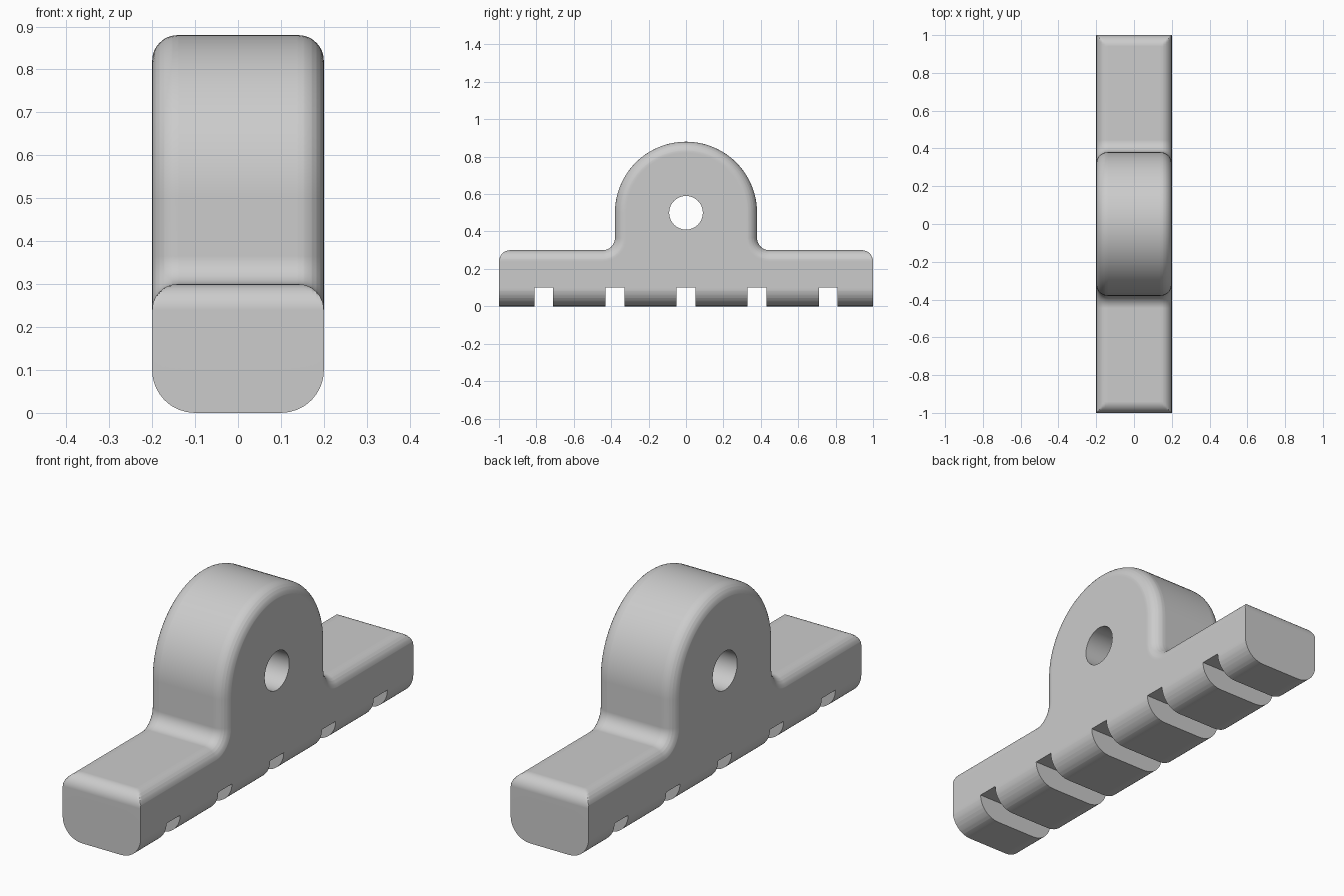
import bpy
import bmesh
from math import sin, cos, pi, sqrt

old = bpy.data.objects.get("Cube")
if old:
    bpy.data.objects.remove(old, do_unlink=True)

HALF_W, BASE_TOP, TOWER_R, HUB_Z = 0.2, 0.3, 0.38, 0.5
ROUND, FOOT_ROUND, FILLET, END_ROUND = 0.06, 0.1, 0.065, 0.06
SLOT_HALF, SLOT_TOP, PITCH = 0.05, 0.1, 0.38
STEPS = 8

grey = bpy.data.materials.new("plain grey")
grey.use_nodes = True
colour = (0.6, 0.6, 0.6, 1)
grey.diffuse_color = colour
grey.node_tree.nodes["Principled BSDF"].inputs["Base Color"].default_value = colour


def arc(cy, cz, r, a, b, n):
    return [(cy + r * cos(a + (b - a) * i / n), cz + r * sin(a + (b - a) * i / n))
            for i in range(n + 1)]


def inset(x, r):
    """How far a rounded edge of radius r pulls in at width x."""
    u = max(0, abs(x) - (HALF_W - r))
    return r - sqrt(max(0, r * r - u * u))


def section(x):
    """Side outline at width x: upper half, then the slotted underside."""
    top, foot = inset(x, ROUND), inset(x, FOOT_ROUND)
    half = [(y, min(z, BASE_TOP - top)) for y, z in
            arc(1 - END_ROUND, BASE_TOP - END_ROUND, END_ROUND, 0, pi / 2, STEPS)]
    half += arc(TOWER_R + FILLET, BASE_TOP + FILLET, FILLET + top, -pi / 2, -pi, STEPS)
    half += arc(0, HUB_Z, TOWER_R - top, 0, pi / 2, 24)
    outline = half + [(-y, z) for y, z in reversed(half[:-1])]
    outline.append((-1, foot))
    for i in range(-2, 3):
        a, b = i * PITCH - SLOT_HALF, i * PITCH + SLOT_HALF
        outline += [(a, foot), (a, SLOT_TOP), (b, SLOT_TOP), (b, foot)]
    return outline + [(1, foot)]


# Bracket body: matching outlines lofted across the width
stations = {round(HALF_W - r + r * sin(pi / 2 * i / STEPS), 5)
            for r in (ROUND, FOOT_ROUND) for i in range(STEPS + 1)}
stations = sorted(stations | {-x for x in stations})
bm = bmesh.new()
rings = [[bm.verts.new((x, y, z)) for y, z in section(x)] for x in stations]
count = len(rings[0])
for lower, upper in zip(rings, rings[1:]):
    for i in range(count):
        j = (i + 1) % count
        bm.faces.new((lower[i], lower[j], upper[j], upper[i]))
bm.faces.new(rings[0])
bm.faces.new(rings[-1])
bmesh.ops.remove_doubles(bm, verts=bm.verts, dist=0.00005)
bmesh.ops.dissolve_degenerate(bm, edges=bm.edges, dist=0.00005)
bmesh.ops.recalc_face_normals(bm, faces=bm.faces)
mesh = bpy.data.meshes.new("bracket_body")
bm.to_mesh(mesh)
bm.free()
body = bpy.data.objects.new("bracket_body", mesh)
bpy.context.collection.objects.link(body)
mesh.materials.append(grey)

# Pivot hole through the rounded upright
bpy.ops.mesh.primitive_cylinder_add(vertices=48, radius=0.09, depth=1,
                                    location=(0, 0, HUB_Z), rotation=(0, pi / 2, 0))
cutter = bpy.context.object
cutter.name = "hole_cutter"
cutter.hide_render = True
cutter.data.materials.append(grey)
cut = body.modifiers.new("pivot_hole", 'BOOLEAN')
cut.operation, cut.solver, cut.object = 'DIFFERENCE', 'EXACT', cutter
bpy.ops.object.select_all(action='DESELECT')
body.select_set(True)
bpy.context.view_layer.objects.active = body
bpy.ops.object.modifier_apply(modifier=cut.name)
bpy.data.objects.remove(cutter, do_unlink=True)

# Smooth rounds, crisp slots and hole rim
bpy.ops.object.shade_smooth_by_angle(angle=0.6)
body.modifiers.new("clean_shading", 'WEIGHTED_NORMAL').keep_sharp = True
